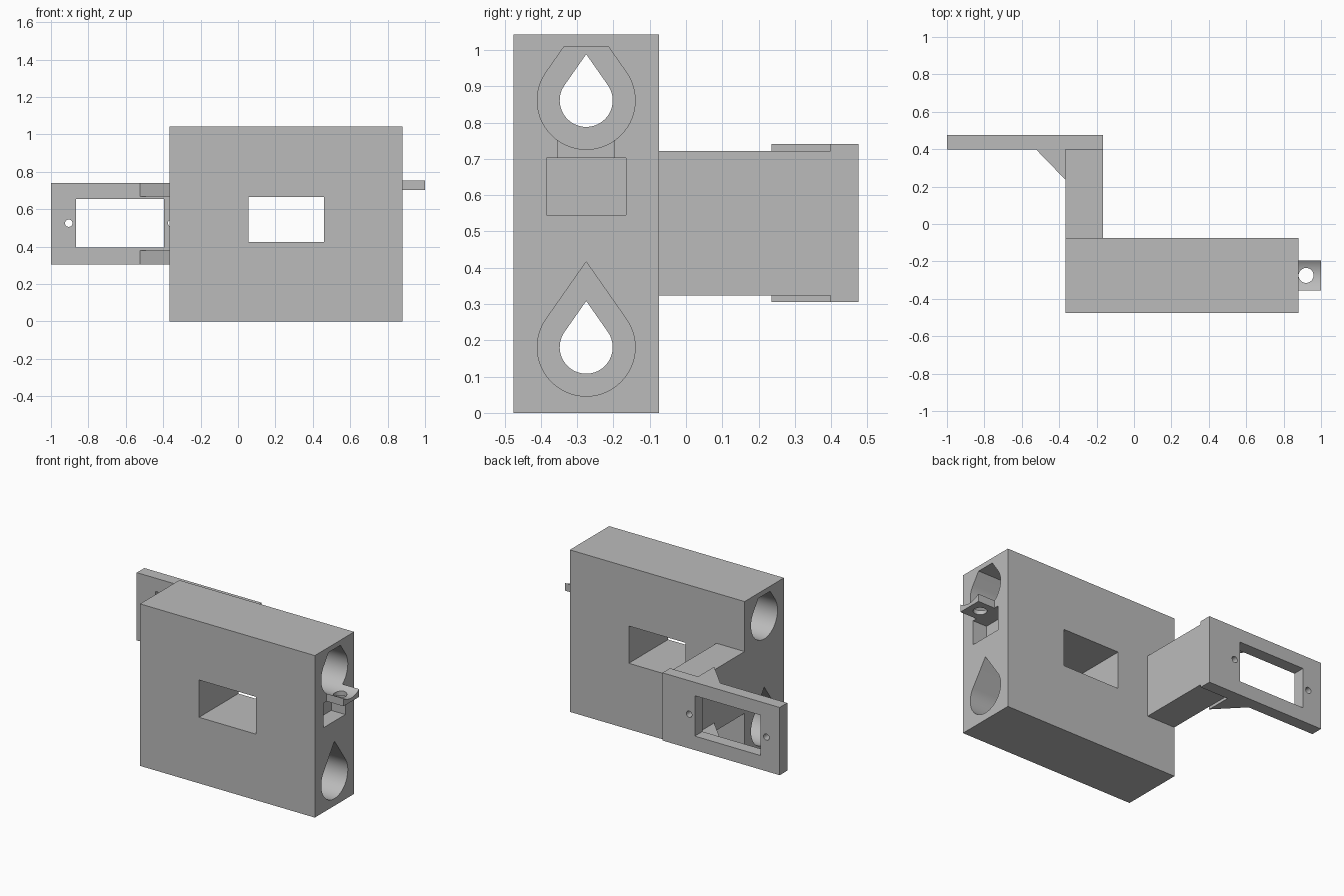
import bpy, bmesh, math

cube = bpy.data.objects.get("Cube")
if cube:
    bpy.data.objects.remove(cube, do_unlink=True)

grey = bpy.data.materials.new("plain grey")
grey.use_nodes = True
COLOUR = (0.5, 0.5, 0.5, 1)
grey.diffuse_color = COLOUR
grey.node_tree.nodes["Principled BSDF"].inputs["Base Color"].default_value = COLOUR

# How a profile point (u, v) at distance w maps to space for each extrusion axis
AXES = {
    "X": lambda u, v, w: (w, u, v),
    "Y": lambda u, v, w: (u, w, v),
    "Z": lambda u, v, w: (u, v, w),
}


def prism(name, points, axis, start, end):
    """Extrude a closed 2D profile along an axis."""
    bm = bmesh.new()
    place = AXES[axis]
    low = [bm.verts.new(place(u, v, start)) for u, v in points]
    high = [bm.verts.new(place(u, v, end)) for u, v in points]
    bm.faces.new(low)
    bm.faces.new(high)
    n = len(points)
    for i in range(n):
        j = (i + 1) % n
        bm.faces.new((low[i], low[j], high[j], high[i]))
    bmesh.ops.recalc_face_normals(bm, faces=bm.faces)
    mesh = bpy.data.meshes.new(name)
    bm.to_mesh(mesh)
    bm.free()
    mesh.materials.append(grey)
    obj = bpy.data.objects.new(name, mesh)
    bpy.context.collection.objects.link(obj)
    return obj


def rect(u0, u1, v0, v1):
    return [(u0, v0), (u1, v0), (u1, v1), (u0, v1)]


def circle(u, v, r, n=32):
    return [(u + r * math.cos(2 * math.pi * i / n),
             v + r * math.sin(2 * math.pi * i / n)) for i in range(n)]


def teardrop(u, v, r, top=None, n=40):
    """Round bore with a pointed roof, optionally cut flat at height top."""
    tangent = math.radians(55)
    first, sweep = math.pi / 2 + tangent, 2 * math.pi - 2 * tangent
    pts = [(u + r * math.cos(first + sweep * i / n),
            v + r * math.sin(first + sweep * i / n)) for i in range(n + 1)]
    apex = v + r / math.cos(tangent)
    if top is None:
        return pts + [(u, apex)]
    half = (apex - top) / math.tan(tangent)
    return pts + [(u + half, top), (u - half, top)]


def cut(target, cutters):
    """Subtract each cutter from the target and discard it."""
    bpy.context.view_layer.objects.active = target
    for cutter in cutters:
        cutter.hide_render = True
        mod = target.modifiers.new("cut", "BOOLEAN")
        mod.operation = "DIFFERENCE"
        mod.solver = "EXACT"
        mod.object = cutter
        bpy.ops.object.modifier_apply(modifier=mod.name)
        bpy.data.objects.remove(cutter, do_unlink=True)


LEFT, RIGHT = -0.365, 0.88
BORE_Y, LOW_Z, HIGH_Z = -0.275, 0.181, 0.861
ROOF = 1.01
SEAT = 0.42

# Main block with window, stepped rod bores and a nut pocket
block = prism("main_block", rect(LEFT, RIGHT, -0.475, -0.075), "Z", 0, 1.043)
cutters = [
    prism("window_cutter", rect(0.055, 0.46, 0.425, 0.665), "Y", -0.6, 0.1),
    prism("pocket_cutter", rect(-0.385, -0.165, 0.545, 0.703), "X", RIGHT - 0.1, 1),
]
for z, top in ((LOW_Z, None), (HIGH_Z, ROOF)):
    cutters.append(prism("rod_cutter", teardrop(BORE_Y, z, 0.073), "X", -0.6, 1.1))
    for a, b in ((LEFT - 0.1, LEFT + SEAT), (RIGHT - SEAT, RIGHT + 0.1)):
        cutters.append(prism("seat_cutter", teardrop(BORE_Y, z, 0.135, top), "X", a, b))
cut(block, cutters)

# Screw tab hollowed by the upper bore
tab = prism("screw_tab", rect(RIGHT, 1.0, -0.355, -0.195), "Z", 0.703, 0.753)
cut(tab, [
    prism("hollow_cutter", teardrop(BORE_Y, HIGH_Z, 0.135, ROOF), "X", 0.8, 1.1),
    prism("screw_cutter", circle(0.92, BORE_Y, 0.04), "Z", 0.6, 0.9),
])

# Arm reaching back from the block
arm = prism("rear_arm", rect(LEFT, -0.165, -0.075, 0.4), "Z", 0.323, 0.721)

# Mounting plate with its opening and screw holes
plate = prism("mounting_plate", rect(-1.0, -0.165, 0.398, 0.475), "Z", 0.305, 0.741)
cut(plate, [prism("opening_cutter", rect(-0.865, -0.395, 0.395, 0.655), "Y", 0.3, 0.6)]
    + [prism("hole_cutter", circle(x, 0.525, 0.02, 20), "Y", 0.3, 0.6)
       for x in (-0.905, -0.355)])

# Corner gussets between arm and plate
gussets = [prism(name, [(LEFT, 0.235), (LEFT, 0.4), (-0.525, 0.4)], "Z", a, b)
           for name, a, b in (("lower_gusset", 0.305, 0.38),
                              ("upper_gusset", 0.668, 0.741))]

# Smooth the bores while keeping edges sharp
bpy.ops.object.select_all(action="DESELECT")
for obj in [block, tab, arm, plate] + gussets:
    obj.select_set(True)
bpy.context.view_layer.objects.active = block
bpy.ops.object.shade_smooth_by_angle(angle=math.radians(30))
